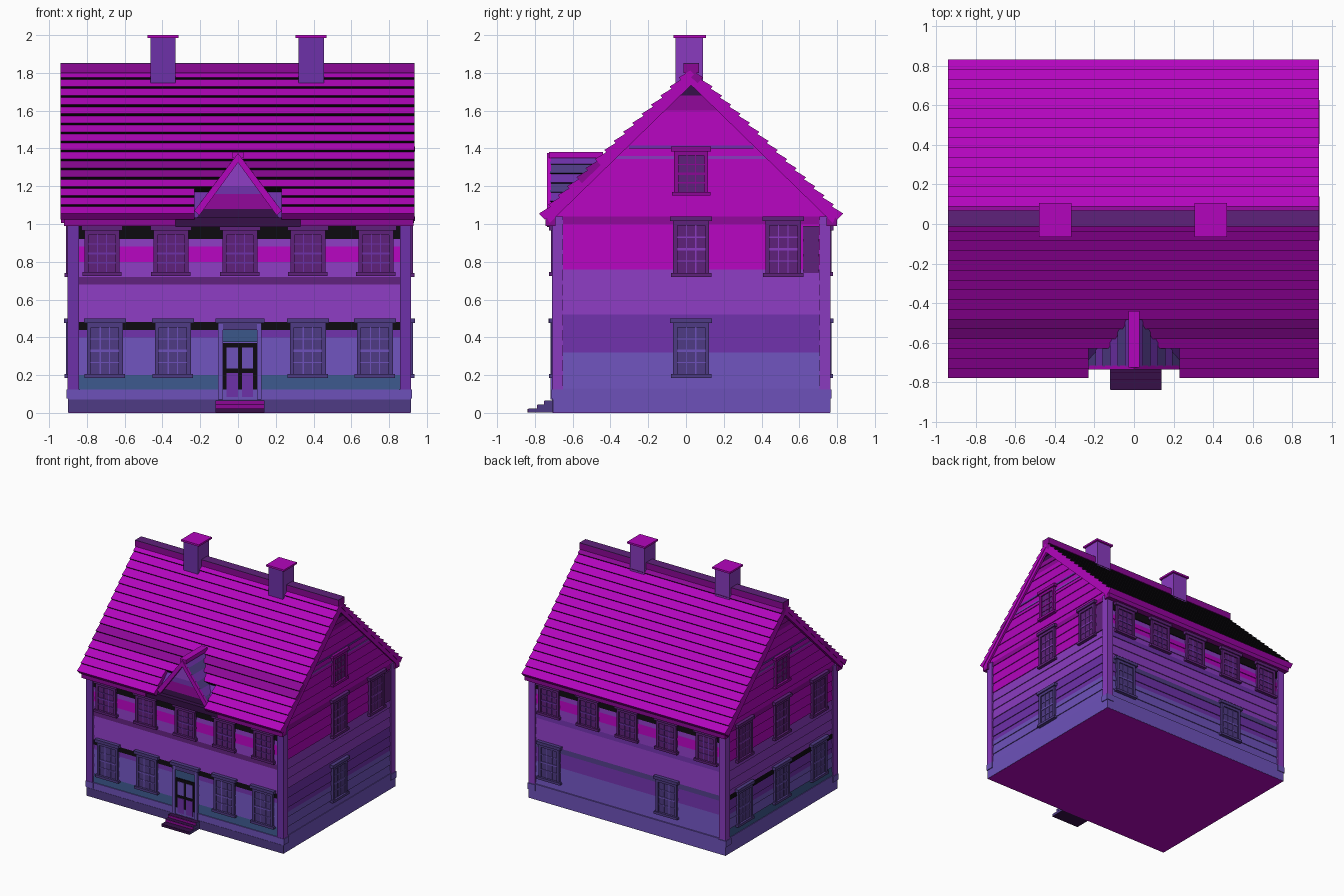
import bpy, bmesh
from mathutils import Vector

if "Cube" in bpy.data.objects:
    bpy.data.objects.remove(bpy.data.objects["Cube"])

PALETTE = {  # display colours, made linear below
    "magenta": (.70, .02, .74), "dark_magenta": (.55, .03, .59),
    "purple": (.54, .23, .75), "violet": (.43, .19, .66),
    "blue_violet": (.43, .32, .73), "slate": (.31, .23, .52),
    "plum": (.37, .13, .48), "teal": (.23, .34, .54),
    "black": (.05, .04, .06), "dark_plum": (.21, .06, .28)}
MATS = {}
for key, rgb in PALETTE.items():
    m = bpy.data.materials.new(key)
    m.use_nodes = True
    col = tuple((c / 12.92 if c < .04 else ((c + .055) / 1.055) ** 2.4) for c in rgb) + (1,)
    m.diffuse_color = col
    m.node_tree.nodes["Principled BSDF"].inputs["Base Color"].default_value = col
    MATS[key] = m

# House outline
XL, XR, YF, YB = -.885, .90, -.69, .745
YC = .027
EAVE, RIDGE, HALF = 1.04, 1.808, .79


def world(x, y, z):
    return x, y, z


# Wall frames: u runs along the wall, d points outward
WALLS = {"front": lambda u, d, z: (u, YF - d, z), "back": lambda u, d, z: (u, YB + d, z),
         "right": lambda u, d, z: (XR + d, u, z), "left": lambda u, d, z: (XL - d, u, z)}


class Part:
    """One object collected from simple closed solids."""
    def __init__(self, name, place=world):
        self.name, self.place, self.bm, self.slots = name, place, bmesh.new(), []

    def slot(self, color):
        if color not in self.slots:
            self.slots.append(color)
        return self.slots.index(color)

    def solid(self, ring_a, ring_b, color, first_side=None):
        a = [self.bm.verts.new(self.place(*p)) for p in ring_a]
        b = [self.bm.verts.new(self.place(*p)) for p in ring_b]
        n = len(a)
        faces = [self.bm.faces.new((a[i - n + 1], a[i], b[i], b[i - n + 1])) for i in range(n)]
        faces += [self.bm.faces.new(a), self.bm.faces.new(b[::-1])]
        for f in faces:
            f.material_index = self.slot(color)
        if first_side:
            faces[0].material_index = self.slot(first_side)

    def box(self, x0, x1, y0, y1, z0, z1, color):
        ring = [(x0, y0), (x1, y0), (x1, y1), (x0, y1)]
        self.solid([(x, y, z0) for x, y in ring], [(x, y, z1) for x, y in ring], color)

    def finish(self):
        bmesh.ops.recalc_face_normals(self.bm, faces=self.bm.faces)
        me = bpy.data.meshes.new(self.name)
        self.bm.to_mesh(me)
        self.bm.free()
        for s in self.slots:
            me.materials.append(MATS[s])
        ob = bpy.data.objects.new(self.name, me)
        bpy.context.collection.objects.link(ob)


def band(bands, z):
    return next(c for top, c in bands if z < top)


# Clapboard cladding whose width follows the gable, each board in two colour halves
def clapboards(name, wall, z0, z1, center, half, bands, pitch=.04):
    p = Part(name, WALLS[wall])
    for k in range(round((z1 - z0) / pitch)):
        z, t = z0 + k * pitch, z0 + (k + 1) * pitch
        lo, hi = ((.011, .0075), (.0075, .004))[k % 2]
        prof = [(-.004, z), (lo, z), (hi, t), (-.004, t)]
        p.solid([(center - half(v), d, v) for d, v in prof],
                [(center + half(v), d, v) for d, v in prof], band(bands, z + pitch / 2))
    p.finish()


# Stepped shingle courses from eave to ridge, with dark butt ends
def shingles(part, eave, ridge, n, lift, deck, ranges, color, along_x):
    e, r = Vector(eave), Vector(ridge)
    step = (r - e) / n
    nor = Vector((-step.y, step.x)).normalized()
    if nor.y < 0:
        nor = -nor
    for i in range(n):
        a, b = e + step * i, e + step * (i + 1)
        prof = [a - nor * deck, a + nor * lift, b + nor * lift * .3, b - nor * deck]
        for s0, s1 in ranges(i):
            ends = [[(s, q.x, q.y) if along_x else (q.x, s, q.y) for q in prof] for s in (s0, s1)]
            part.solid(*ends, color(i), "black" if i else None)


# Core, foundation and floor plate
p = Part("house_core")
core = [(YF, .06), (YF, 1.07), (YC, 1.77), (YB, 1.07), (YB, .06)]
p.solid([(XL, y, z) for y, z in core], [(XR, y, z) for y, z in core], "violet")
p.finish()
p = Part("floor_plate")
p.box(-.898, .913, -.708, .763, 0, .001, "magenta")
p.finish()
p = Part("foundation")
p.box(-.90, .915, -.70, .765, .001, .13, "blue_violet")
p.box(-.90, .915, -.71, -.70, .001, .07, "slate")
p.box(-.90, .915, -.708, -.70, .07, .125, "blue_violet")
p.finish()

# Clapboard walls
front = [(.2, "teal"), (.4, "blue_violet"), (.44, "violet"), (.5, "black"), (.68, "purple"),
         (.72, "plum"), (.8, "purple"), (.88, "magenta"), (.92, "purple"), (2, "black")]
back = [(.32, "blue_violet"), (.44, "violet"), (.48, "slate"), (.68, "purple"),
        (.72, "violet"), (.8, "purple"), (.88, "magenta"), (.92, "purple"), (2, "black")]
gable = [(1, "magenta"), (1.06, "dark_magenta"), (1.61, "magenta"),
         (1.69, "dark_magenta"), (2, "dark_plum")]
right = [(.32, "blue_violet"), (.51, "violet"), (.76, "purple")] + gable
left = [(.2, "teal"), (.32, "blue_violet"), (.44, "violet"), (.49, "black"), (.76, "purple")] + gable
for wall, bands in (("front", front), ("back", back)):
    clapboards(wall + "_clapboards", wall, .12, 1.0, .0075, lambda z: .885, bands)
for wall, bands in (("right", right), ("left", left)):
    clapboards(wall + "_clapboards", wall, .12, 1.76, YC,
               lambda z: min(.71, (1.77 - z) / .975), bands)
    p = Part(wall + "_gable_strips", WALLS[wall])
    p.box(YC - .40, YC + .40, 0, .013, 1.345, 1.36, "purple")
    p.box(YC - .33, YC + .33, 0, .013, 1.40, 1.415, "violet")
    p.finish()
p = Part("right_wall_panel", WALLS["right"])
p.box(.62, .705, 0, .013, .74, .99, "plum")
p.finish()

# Corner boards with plinth blocks
p = Part("corner_boards")
for x0, x1 in ((-.902, -.842), (.857, .917)):
    for y0, y1 in ((-.705, -.65), (.707, .765)):
        p.box(x0, x1, y0, y1, .12, 1.04, "purple")
        p.box(x0 - .005, x1 + .005, y0 - .008, y1 + .005, .075, .125, "blue_violet")
    p.box(x0, x1, -.71, -.705, .125, 1.04, "violet")
p.finish()

# Cornices
p = Part("cornices")
for a, b in ((-.92, -.33), (.33, .93)):
    p.box(a, b, -.745, YF, .99, 1.035, "dark_magenta")
p.box(-.33, .33, -.735, YF, .985, 1.035, "dark_plum")
p.box(-.92, .93, YB, .80, .99, 1.035, "dark_magenta")
p.finish()


# Sash window on a wall
def window(wall, u, z0, z1, w, frame, glass, bars):
    p = Part(wall + "_window", WALLS[wall])
    h, f = w / 2, .022
    a, b = z0 + .02, z1 - .025
    p.box(u - h, u + h, 0, .016, a, b, glass)
    for s in (-1, 1):
        lo, hi = sorted((u + s * h, u + s * (h - f)))
        p.box(lo, hi, 0, .026, a, b, frame)
    p.box(u - h, u + h, 0, .026, b - f, b, frame)
    p.box(u - h - .016, u + h + .016, 0, .036, b, z1, frame)
    p.box(u - h - .012, u + h + .012, 0, .034, z0, a, frame)
    inner, top = h - f, b - f
    for k in (-1, 1):
        c = u + k * inner / 3
        p.box(c - .003, c + .003, .01, .02, a, top, bars)
    for k in (1, 2, 3):
        c, t = a + (top - a) * k / 4, .006 if k == 2 else .003
        p.box(u - inner, u + inner, .01, .021, c - t, c + t, bars)
    p.finish()


LOW = (.185, .5, .19, "slate", "slate", "blue_violet")
HIGH = (.725, .99, .185, "plum", "plum", "violet")
SIDE = (.72, 1.04, .19, "plum", "plum", "purple")
ATTIC = (1.15, 1.41, .18, "dark_magenta", "plum", "dark_magenta")
for u in (-.72, -.355, .01, .37, .73):
    window("front", u, *HIGH)
    window("back", u, *HIGH)
for u in (-.705, -.345, .37, .725):
    window("front", u, *LOW)
for u in (-.355, .725):
    window("back", u, *LOW)
for u in (-.465, YC, .515):
    window("left", u, *LOW)
    window("left", u, *SIDE)
window("right", YC, *LOW)
for u in (YC, .515):
    window("right", u, *SIDE)
for wall in ("left", "right"):
    window(wall, YC, *ATTIC)

# Front door with transom and panels
p = Part("front_door", WALLS["front"])
p.box(-.08, .10, 0, .016, .07, .37, "black")
p.box(-.08, .10, 0, .018, .375, .44, "teal")
for a, b in ((-.105, -.08), (.10, .125)):
    p.box(a, b, 0, .028, .07, .47, "blue_violet")
p.box(-.105, .125, 0, .028, .44, .475, "slate")
p.box(-.12, .14, 0, .038, .475, .5, "slate")
for a, b in ((-.06, .0), (.02, .08)):
    p.box(a, b, .01, .02, .085, .21, "violet")
    p.box(a, b, .01, .02, .235, .345, "blue_violet")
p.finish()

# Front steps: dark treads, brighter risers, slate ends
p = Part("front_steps")
for k, y in enumerate((-.835, -.785, -.75)):
    z0, z1 = .022 * k + .001, .022 * (k + 1)
    p.box(-.118, .138, y, -.70, z0, z1, "dark_plum")
    p.box(-.118, .138, y - .003, y, z0, z1 - .002, "dark_magenta" if k else "dark_plum")
    for x in (-.12, .138):
        p.box(x, x + .002, y, -.70, z0, z1, "slate")
p.finish()

# Main roof, opened at the dormer
whole, gap = [(-.94, .935)], [(-.94, -.23), (.23, .935)]
p = Part("front_roof")
shingles(p, (YC - HALF, EAVE), (YC, RIDGE), 16, .022, .022, lambda i: gap if i < 3 else whole,
         lambda i: "dark_magenta" if i in (4, 5) else "magenta", True)
p.finish()
p = Part("back_roof")
shingles(p, (YC + HALF, EAVE), (YC, RIDGE), 16, .022, .022, lambda i: whole,
         lambda i: "dark_magenta" if i == 15 else "magenta", True)
p.finish()
p = Part("ridge_cap")
p.box(-.94, .935, -.012, .068, 1.80, 1.848, "dark_magenta")
p.box(-.94, .935, -.012, .068, 1.848, 1.853, "plum")
p.finish()

# Rake boards under the gable edges
p = Part("rake_boards")
for s in (-1, 1):
    prof = [(YC + s * .77, 1.05), (YC + s * .75, 1.005), (YC, 1.735), (YC, 1.80)]
    for x0, x1 in ((-.936, -.905), (.915, .931)):
        p.solid([(x0, y, z) for y, z in prof], [(x1, y, z) for y, z in prof], "magenta")
p.finish()

# Chimneys with a darker front face and wide caps
for x in (-.397, .387):
    p = Part("chimney")
    p.box(x - .067, x + .067, -.052, .09, 1.70, 1.985, "purple")
    p.box(x - .067, x + .067, -.056, -.052, 1.70, 1.985, "violet")
    p.box(x - .082, x + .082, -.065, .105, 1.985, 2.0, "magenta")
    p.finish()

# Entrance dormer
clapboards("dormer_front", "front", 1.0, 1.36, 0, lambda z: max(.002, (1.36 - z) / 1.5),
           [(1.09, "dark_plum"), (1.15, "dark_magenta"), (1.22, "violet"), (2, "purple")])
p = Part("dormer_core")
tri = [(-.2, 1.03), (.2, 1.03), (0, 1.34)]
p.solid([(x, -.69, z) for x, z in tri], [(x, -.46, z) for x, z in tri], "violet")
p.finish()
p = Part("dormer_roof")
for s in (-1, 1):
    shingles(p, (s * .225, 1.065), (0, 1.362), 6, .010, .01, lambda i: [(-.72, -.45)],
             lambda i: "violet" if i % 2 else "slate", False)
p.box(-.028, .028, -.725, -.44, 1.35, 1.382, "magenta")
p.finish()
p = Part("dormer_rake_boards")
for s in (-1, 1):
    prof = [(s * .232, 1.07), (s * .205, 1.045), (0, 1.325), (0, 1.375)]
    p.solid([(x, -.735, z) for x, z in prof], [(x, -.715, z) for x, z in prof], "magenta")
p.finish()
